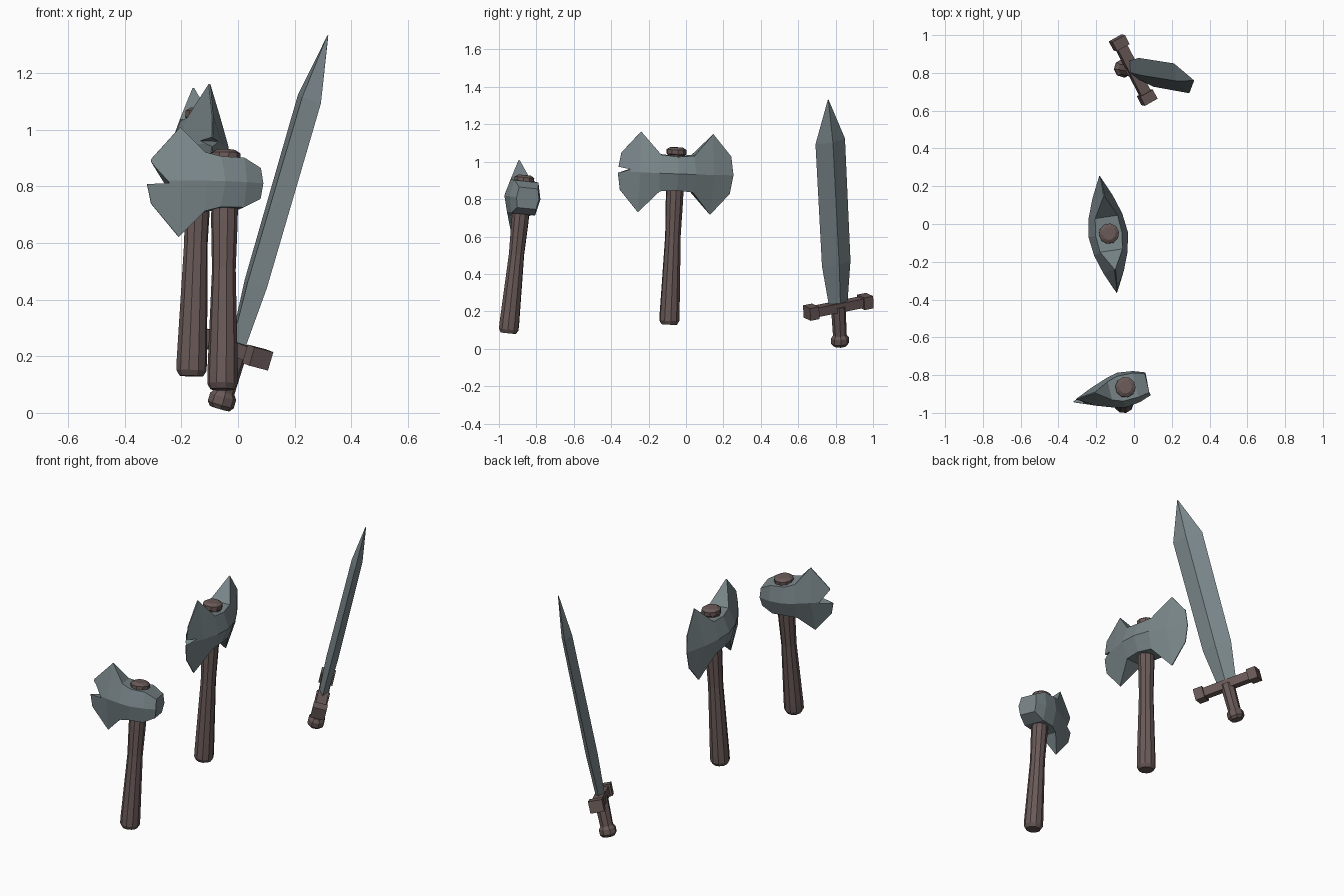
import bpy, bmesh, math
from mathutils import Vector, Matrix

if "Cube" in bpy.data.objects:
    bpy.data.objects.remove(bpy.data.objects["Cube"])


def material(name, rgb):
    m = bpy.data.materials.new(name)
    m.diffuse_color = (*rgb, 1)
    m.use_nodes = True
    m.node_tree.nodes["Principled BSDF"].inputs["Base Color"].default_value = m.diffuse_color
    return m


STEEL = material("steel", (0.19, 0.235, 0.25))
WOOD = material("wood", (0.14, 0.10, 0.095))


def frame(origin, end, side):
    """Local x = side direction, local z = shaft direction."""
    o = Vector(origin)
    z = (Vector(end) - o).normalized()
    x = Vector(side)
    x = (x - z * x.dot(z)).normalized()
    y = z.cross(x)
    m = Matrix((x, y, z)).transposed().to_4x4()
    m.translation = o
    return m


def loft(name, rings, fr, mat):
    """Skin equal-sized rings of local points and cap both ends."""
    bm = bmesh.new()
    vs = [[bm.verts.new(p) for p in r] for r in rings]
    n = len(rings[0])
    for a, b in zip(vs, vs[1:]):
        for i in range(n):
            j = (i + 1) % n
            bm.faces.new((a[i], a[j], b[j], b[i]))
    bm.faces.new(vs[0])
    bm.faces.new(vs[-1])
    bmesh.ops.recalc_face_normals(bm, faces=bm.faces)
    me = bpy.data.meshes.new(name)
    bm.to_mesh(me)
    bm.free()
    me.materials.append(mat)
    ob = bpy.data.objects.new(name, me)
    ob.matrix_world = fr
    bpy.context.collection.objects.link(ob)
    return ob


def turned(name, profile, fr, mat, n=10):
    """Faceted round bar from (height, radius) pairs."""
    ang = [2 * math.pi * (i + 0.5) / n for i in range(n)]
    return loft(name, [[(r * math.cos(a), r * math.sin(a), s) for a in ang]
                       for s, r in profile], fr, mat)


def box(name, centre, size, fr, mat):
    (cx, cy, cz), (x, y, z) = centre, [s / 2 for s in size]
    return loft(name, [[(cx + i, cy - y, cz - z), (cx + i, cy + y, cz - z),
                        (cx + i, cy + y, cz + z), (cx + i, cy - y, cz + z)]
                       for i in (-x, x)], fr, mat)


def axe_head(name, stations, notch, fr, h):
    """Six-sided sections: rim position, rim height, rim half-thickness,
    middle position, middle half-thickness."""
    rings = [[(u, t, h + v), (um, tm, h), (u, t, h - v),
              (u, -t, h - v), (um, -tm, h), (u, -t, h + v)]
             for u, v, t, um, tm in stations]
    head = loft(name, rings, fr, STEEL)
    # battle notch in the cutting edge
    cut = loft("notch_cutter", [[(u, y, h + v) for u, v in notch]
                                for y in (-0.2, 0.2)], fr, STEEL)
    cut.hide_render = True
    mod = head.modifiers.new("notch", 'BOOLEAN')
    mod.object, mod.operation, mod.solver = cut, 'DIFFERENCE', 'EXACT'
    bpy.context.view_layer.objects.active = head
    bpy.ops.object.modifier_apply(modifier=mod.name)
    bpy.data.objects.remove(cut)


def haft(name, length, fr):
    turned(name, [(0, 0.042), (0.02, 0.054), (0.06, 0.054), (length * 0.5, 0.042),
                  (length * 0.7, 0.047), (length - 0.04, 0.047),
                  (length - 0.035, 0.054), (length - 0.012, 0.054),
                  (length, 0.035)], fr, WOOD)


half = [(0.09, 0.098, 0.06, 0.1, 0.09), (0.195, 0.216, 0.003, 0.2, 0.055),
        (0.297, 0.1, 0.002, 0.313, 0.002)]

# double-bladed axe
fr = frame((-0.165, -0.09, 0.13), (-0.132, -0.05, 1.075), (0.146, -0.989, 0.036))
haft("double_axe_haft", 0.948, fr)
axe_head("double_axe_head",
         [(-u, v, t, -um, tm) for u, v, t, um, tm in reversed(half)]
         + [(0, 0.09, 0.07, 0, 0.105)] + half,
         [(0.245, 0.012), (0.35, 0.03), (0.35, -0.022)], fr, 0.81)

# single-bladed axe
fr = frame((-0.055, -0.95, 0.083), (-0.045, -0.862, 0.928), (-0.97, -0.23, 0.036))
haft("single_axe_haft", 0.85, fr)
axe_head("single_axe_head",
         [(-0.118, 0.055, 0.052, -0.125, 0.062), (-0.055, 0.088, 0.066, -0.06, 0.085),
          (0.03, 0.09, 0.068, 0.02, 0.095), (0.085, 0.105, 0.05, 0.085, 0.08),
          (0.165, 0.195, 0.003, 0.17, 0.05), (0.267, 0.08, 0.002, 0.285, 0.002)],
         [(0.208, -0.008), (0.305, 0.115), (0.34, 0.05), (0.34, -0.014)], fr, 0.73)

# sword
fr = frame((-0.065, 0.825, 0.015), (0.318, 0.76, 1.335), (0.455, -0.88, -0.16))
blade = [(0.2, 0.052, 0.024), (0.46, 0.087, 0.033), (1.14, 0.09, 0.03),
         (1.373, 0.002, 0.002)]
loft("sword_blade", [[(w, 0, s), (0, t, s), (-w, 0, s), (0, -t, s)]
                     for s, w, t in blade], fr, STEEL)
turned("sword_grip", [(0.03, 0.036), (0.22, 0.04)], fr, WOOD, 8)
turned("sword_pommel", [(0, 0.036), (0.015, 0.048), (0.045, 0.048), (0.062, 0.036)],
       fr, WOOD, 8)
box("sword_guard", (0, 0, 0.218), (0.32, 0.058, 0.05), fr, WOOD)
for side, tag in ((-1, "left"), (1, "right")):
    box("guard_end_" + tag, (side * 0.165, 0, 0.218), (0.055, 0.078, 0.068), fr, WOOD)
